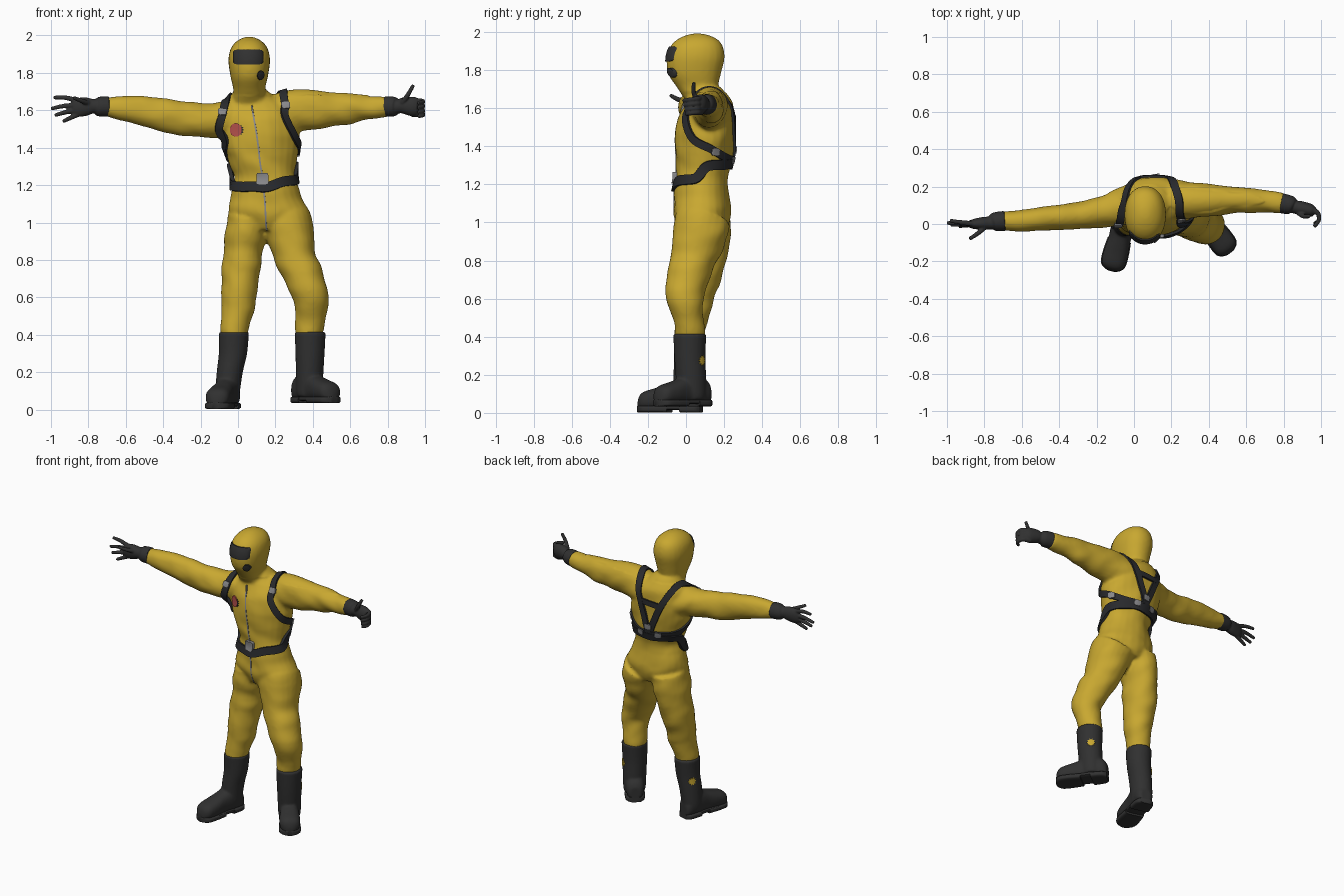
import bpy, bmesh, math
from mathutils import Vector, noise
from mathutils.bvhtree import BVHTree

if "Cube" in bpy.data.objects:
    bpy.data.objects.remove(bpy.data.objects["Cube"])
X, Y, Z = Vector((1, 0, 0)), Vector((0, 1, 0)), Vector((0, 0, 1))


def material(name, rgb, rough=0.6):
    m = bpy.data.materials.new(name)
    m.use_nodes = True
    m.diffuse_color = (*rgb, 1)
    node = m.node_tree.nodes["Principled BSDF"]
    node.inputs["Base Color"].default_value = (*rgb, 1)
    node.inputs["Roughness"].default_value = rough
    return m


YELLOW = material("yellow_fabric", (0.58, 0.39, 0.03))
RUBBER = material("black_rubber", (0.03, 0.03, 0.03))
WEBBING = material("dark_webbing", (0.022, 0.023, 0.026))
METAL = material("grey_metal", (0.25, 0.25, 0.26))
RED = material("red_badge", (0.45, 0.08, 0.07))


def spline(pts, k=6):
    """Smooth curve through points of any dimension."""
    P, out = [Vector(p) for p in pts], []
    for i in range(len(P) - 1):
        a, b, c, d = P[max(i - 1, 0)], P[i], P[i + 1], P[min(i + 2, len(P) - 1)]
        for j in range(k):
            t = j / k
            out.append((b * 2 + (c - a) * t + (a * 2 - b * 5 + c * 4 - d) * t * t
                        + (b * 3 - a - c * 3 + d) * t ** 3) / 2)
    return out + [P[-1]]


def outline(a, p):
    c, s = math.cos(a), math.sin(a)
    r = (abs(c) ** p + abs(s) ** p) ** (-1 / p)
    return c * r, s * r


def skin(bm, rings, closed=False):
    """Bridge equal rings of points; cap the ends unless closed."""
    R = [[bm.verts.new(p) for p in ring] for ring in rings]
    n = len(R[0])
    for a, b in zip(R, R[1:] + ([R[0]] if closed else [])):
        for i in range(n):
            bm.faces.new((a[i], a[(i + 1) % n], b[(i + 1) % n], b[i]))
    if not closed:
        bm.faces.new(R[0])
        bm.faces.new(R[-1])


def loft(bm, rings, axis=None, ref=Y, p=2, n=24, k=6):
    """Tube through (x, y, z, radius, radius) rings."""
    S, out = spline(rings, k), []
    for i, s in enumerate(S):
        t = axis or (S[min(i + 1, len(S) - 1)] - S[max(i - 1, 0)]).to_3d()
        u = ref.cross(t).normalized()
        v = t.cross(u).normalized()
        ring = []
        for j in range(n):
            c, d = outline(math.tau * j / n, p)
            ring.append(Vector(s[:3]) + u * c * max(s[3], .004) + v * d * max(s[4], .004))
        out.append(ring)
    skin(bm, out)


def finish(name, bm, mat, voxel=0, smooth=0):
    """Make the object; fuse overlapping tubes into one skin when asked."""
    bmesh.ops.recalc_face_normals(bm, faces=bm.faces)
    me = bpy.data.meshes.new(name)
    bm.to_mesh(me)
    bm.free()
    ob = bpy.data.objects.new(name, me)
    bpy.context.collection.objects.link(ob)
    if voxel:
        mod = ob.modifiers.new("fuse", 'REMESH')
        mod.mode, mod.voxel_size = 'VOXEL', voxel
        mod = ob.modifiers.new("soften", 'SMOOTH')
        mod.factor, mod.iterations = 0.5, smooth
        dg = bpy.context.evaluated_depsgraph_get()
        me = bpy.data.meshes.new_from_object(ob.evaluated_get(dg))
        ob.modifiers.clear()
        ob.data = me
    me.materials.clear()
    me.materials.append(mat)
    bpy.ops.object.select_all(action='DESELECT')
    ob.select_set(True)
    bpy.context.view_layer.objects.active = ob
    bpy.ops.object.shade_smooth_by_angle(angle=math.radians(50))
    return ob


def tree_of(ob):
    me = ob.data
    return BVHTree.FromPolygons([v.co for v in me.vertices], [p.vertices for p in me.polygons])


def plate(name, mat, tree, centre, facing, ru, rv, p=2, petals=0, h=.006):
    """Thin patch projected on a surface."""
    c, d = Vector(centre), Vector(facing).normalized()
    u = Z.cross(d).normalized()
    v = d.cross(u)
    rows, m, n = [], 6, 48
    for i in range(1, m + 1):
        row = []
        for j in range(n):
            a = math.tau * j / n
            x, z = outline(a, p)
            f = i / m * (1 + .2 * math.cos(petals * a) if petals else 1)
            q = c + u * x * ru * f + v * z * rv * f
            hit = tree.ray_cast(q + d * .4, -d)[0] or tree.find_nearest(q)[0]
            row.append(hit + d * h)
        rows.append(row)
    rows.append([q - d * (h + .004) for q in rows[-1]])
    bm = bmesh.new()
    skin(bm, rows)
    return finish(name, bm, mat)


def strap(name, mat, tree, pts, width, h=.012, closed=False, k=8):
    """Flat band laid on a surface along a path."""
    hits = [tree.find_nearest(q)[:2] for q in spline(pts, k)]
    if closed:
        hits.pop()
    P, N = [a for a, b in hits], [b for a, b in hits]
    m = len(P)
    nb = (lambda i: i % m) if closed else (lambda i: min(max(i, 0), m - 1))
    for _ in range(3):
        P = [(P[nb(i - 1)] + P[i] * 2 + P[nb(i + 1)]) / 4 for i in range(m)]
        N = [(N[nb(i - 1)] + N[i] + N[nb(i + 1)]).normalized() for i in range(m)]
    rings = []
    for i in range(m):
        s = (P[nb(i + 1)] - P[nb(i - 1)]).cross(N[i]).normalized() * width / 2
        up, down = N[i] * h, N[i] * -.008
        rings.append([P[i] - s + down, P[i] + s + down, P[i] + s + up, P[i] - s + up])
    bm = bmesh.new()
    skin(bm, rings, closed)
    return finish(name, bm, mat)


# Suit: torso, hood, sleeves and trousers fused into one skin
bm = bmesh.new()
loft(bm, [(.155, .09, .96, .16, .12), (.165, .085, 1.05, .215, .15), (.15, .08, 1.14, .19, .143),
          (.145, .085, 1.24, .165, .135), (.13, .095, 1.33, .182, .15), (.12, .1, 1.43, .207, .155),
          (.11, .105, 1.54, .21, .152), (.1, .12, 1.62, .185, .125), (.08, .115, 1.67, .125, .1),
          (.065, .1, 1.71, .085, .085)], Z)
loft(bm, [(.065, .085, 1.64, .09, .085), (.06, .06, 1.71, .085, .108), (.06, .045, 1.78, .1, .138),
          (.06, .05, 1.86, .111, .152), (.06, .055, 1.92, .103, .14), (.06, .06, 1.96, .078, .108),
          (.06, .06, 1.985, .04, .055), (.06, .06, 1.993, .01, .01)], Z, p=2.2)
loft(bm, [(.2, .13, 1.57, .11, .11), (.29, .125, 1.595, .115, .1), (.4, .125, 1.6, .11, .088),
          (.5, .13, 1.605, .092, .074), (.6, .13, 1.61, .082, .068), (.7, .12, 1.617, .064, .06),
          (.8, .11, 1.62, .05, .05)])
loft(bm, [(.02, .12, 1.54, .11, .11), (-.07, .09, 1.55, .1, .1), (-.16, .065, 1.545, .09, .085),
          (-.31, .045, 1.558, .092, .072), (-.47, .03, 1.588, .087, .065), (-.6, .02, 1.61, .068, .06),
          (-.71, .015, 1.62, .05, .05)])
loft(bm, [(.06, .095, 1.02, .12, .14), (.04, .095, .92, .11, .138), (.022, .085, .8, .105, .122),
          (.01, .06, .68, .1, .11), (.005, .045, .6, .096, .097), (-.01, .03, .5, .085, .086),
          (-.017, .02, .43, .077, .08), (-.017, .02, .39, .07, .075)])
loft(bm, [(.25, .09, 1.02, .14, .145), (.28, .07, .93, .13, .145), (.31, .035, .8, .108, .122),
          (.355, .005, .7, .104, .112), (.388, -.008, .6, .094, .1), (.388, .01, .5, .08, .083),
          (.385, .02, .43, .076, .08), (.385, .02, .39, .07, .075)])
suit = finish("hooded_suit", bm, YELLOW, .01, 7)
# Soft cloth folds below the hood
for v, n in [(v, v.normal.copy()) for v in suit.data.vertices]:
    if v.co.z < 1.68:
        q = Vector((v.co.x * 9 + v.co.z * 4, v.co.y * 6, v.co.z * 11))
        v.co += n * .009 * noise.noise(q)
body = tree_of(suit)

# Visor, breathing filter and chest badge
plate("visor", RUBBER, body, (.055, 0, 1.885), -Y, .082, .04, p=7, h=.008)
plate("filter", RUBBER, body, (.107, 0, 1.787), (.2, -1, 0), .021, .025, h=.016)
plate("badge_backing", WEBBING, body, (.004, 0, 1.495), -Y, .024, .026, petals=12, h=.005)
plate("badge", RED, body, (-.012, 0, 1.495), -Y, .032, .036, h=.008)
strap("zipper", METAL, body, [(.072, -.05, 1.63), (.1, -.08, 1.45), (.125, -.08, 1.26),
                              (.145, -.08, 1.08), (.15, -.03, .94)], .009, .003)

# Belt with buckle
ring = [(.145 + .3 * math.cos(a), .085 + .3 * math.sin(a),
         1.25 + .02 * math.cos(a) + .022 * math.sin(a))
        for a in [math.tau * i / 24 for i in range(25)]]
strap("belt", WEBBING, body, ring, .052, .014, True, 3)
plate("belt_buckle", METAL, body, (.13, 0, 1.235), -Y, .032, .031, p=6, h=.022)

# Harness loops: lower back, under the arm, up the front, over the shoulder, down the back
back = (.11, .27, 1.32)
strap("left_harness", WEBBING, body, [back, (.24, .25, 1.33), (.35, .14, 1.38), (.33, .02, 1.44),
      (.275, -.03, 1.57), (.245, .03, 1.67), (.235, .14, 1.72), (.2, .25, 1.6),
      (.15, .28, 1.45), back], .042)
strap("right_harness", WEBBING, body, [back, (0, .24, 1.32), (-.08, .12, 1.35), (-.09, .01, 1.42),
      (-.1, -.02, 1.51), (-.075, .02, 1.6), (-.05, .13, 1.68), (.0, .25, 1.58),
      (.06, .28, 1.45), back], .042)
strap("cross_strap", WEBBING, body, [(.02, .27, 1.54), (.1, .28, 1.545), (.18, .27, 1.55)], .036)
for name, c, d in [("left_front", (.257, 0, 1.635), (.1, -1, .4)),
                   ("right_front", (-.082, 0, 1.59), (-.2, -1, .3)),
                   ("left_side", (.33, .16, 1.37), (1, .3, 0)),
                   ("left_back", (.18, .25, 1.325), (.2, 1, 0)),
                   ("right_back", (.05, .25, 1.325), (-.2, 1, 0)),
                   ("centre_back", (.115, .25, 1.38), Y)]:
    plate(name + "_buckle", METAL, body, c, d, .022, .018, p=5, h=.017)


# Gloves: cuff and palm, plus finger tubes
def glove(name, palm, fingers):
    bm = bmesh.new()
    loft(bm, palm, k=4)
    for f in fingers:
        last = len(f) - 1
        loft(bm, [(*q, .015 - .005 * i / last, .015 - .005 * i / last) for i, q in enumerate(f)],
             ref=Vector((.1, .3, 1)), n=12, k=4)
    finish(name, bm, RUBBER, .005, 2)


glove("right_glove",
      [(-.69, .016, 1.62, .055, .054), (-.745, .012, 1.62, .052, .05), (-.77, .006, 1.622, .038, .036),
       (-.81, .003, 1.62, .049, .034), (-.86, 0, 1.615, .05, .026), (-.885, 0, 1.615, .036, .016)],
      [[(-.84, 0, 1.645), (-.92, .008, 1.667), (-.985, .018, 1.668)],
       [(-.85, 0, 1.625), (-.93, .005, 1.623), (-1, .005, 1.608)],
       [(-.85, 0, 1.605), (-.92, -.003, 1.59), (-.98, -.005, 1.573)],
       [(-.84, 0, 1.585), (-.89, -.006, 1.562), (-.937, -.012, 1.54)],
       [(-.79, -.01, 1.635), (-.835, -.05, 1.65), (-.88, -.08, 1.667)]])
glove("left_glove",
      [(.785, .112, 1.62, .055, .054), (.838, .1, 1.62, .052, .05), (.858, .092, 1.62, .037, .036),
       (.89, .085, 1.625, .046, .038), (.94, .072, 1.62, .052, .036), (.965, .062, 1.618, .04, .024)],
      [[(.93, .08, z), (.98, .062, z), (.988, .02, z - .005), (.962, -.015 + 2 * (1.65 - z) / 9, z - .01)]
       for z in (1.65, 1.625, 1.6, 1.578)]
      + [[(.88, .06, 1.64), (.91, .04, 1.685), (.938, .042, 1.735)]])


# Boots: shaft and foot fused, with a separate stepped sole and side emblem
FOOT = [(0, .035, .09), (.08, .056, .13), (.3, .062, .16), (.5, .06, .14),
        (.7, .066, .118), (.88, .064, .1), (.96, .045, .08), (1, .016, .045)]


def boot(side, shaft, heel, tip, base, badge, facing):
    H, T = Vector((*heel, base)), Vector((*tip, base))
    d = (T - H).normalized()
    bm = bmesh.new()
    loft(bm, shaft, Z)
    loft(bm, [(*(H.lerp(T, s) + Z * (h / 2 + .012)), w, h / 2) for s, w, h in FOOT], d, Z, 2.5)
    ob = finish(side + "_boot", bm, RUBBER, .008, 4)
    bm = bmesh.new()
    for part in (FOOT[:3], FOOT[3:]):
        loft(bm, [(*(H.lerp(T, s) + Z * .018), w + .004, .018) for s, w, h in part], d, Z, 5)
    loft(bm, [(*(H.lerp(T, s) + Z * .025), w, .013) for s, w, h in FOOT[2:5]], d, Z, 5)
    finish(side + "_sole", bm, RUBBER)
    plate(side + "_boot_emblem", YELLOW, tree_of(ob), badge, facing, .023, .023, petals=10, h=.004)


boot("right", [(-.022, .02, .415, .081, .087), (-.027, .017, .3, .076, .08),
               (-.044, .012, .2, .07, .078), (-.055, .008, .1, .066, .075), (-.057, 0, .05, .06, .07)],
     (-.035, .08), (-.122, -.252), .002, (-.09, .06, .27), (-.75, .65, 0))
boot("left", [(.386, .02, .415, .083, .087), (.385, .02, .3, .078, .082),
              (.383, .025, .2, .074, .08), (.38, .03, .1, .07, .076), (.38, .03, .07, .062, .07)],
     (.315, .115), (.515, -.155), .034, (.43, .085, .275), (.6, .8, 0))
